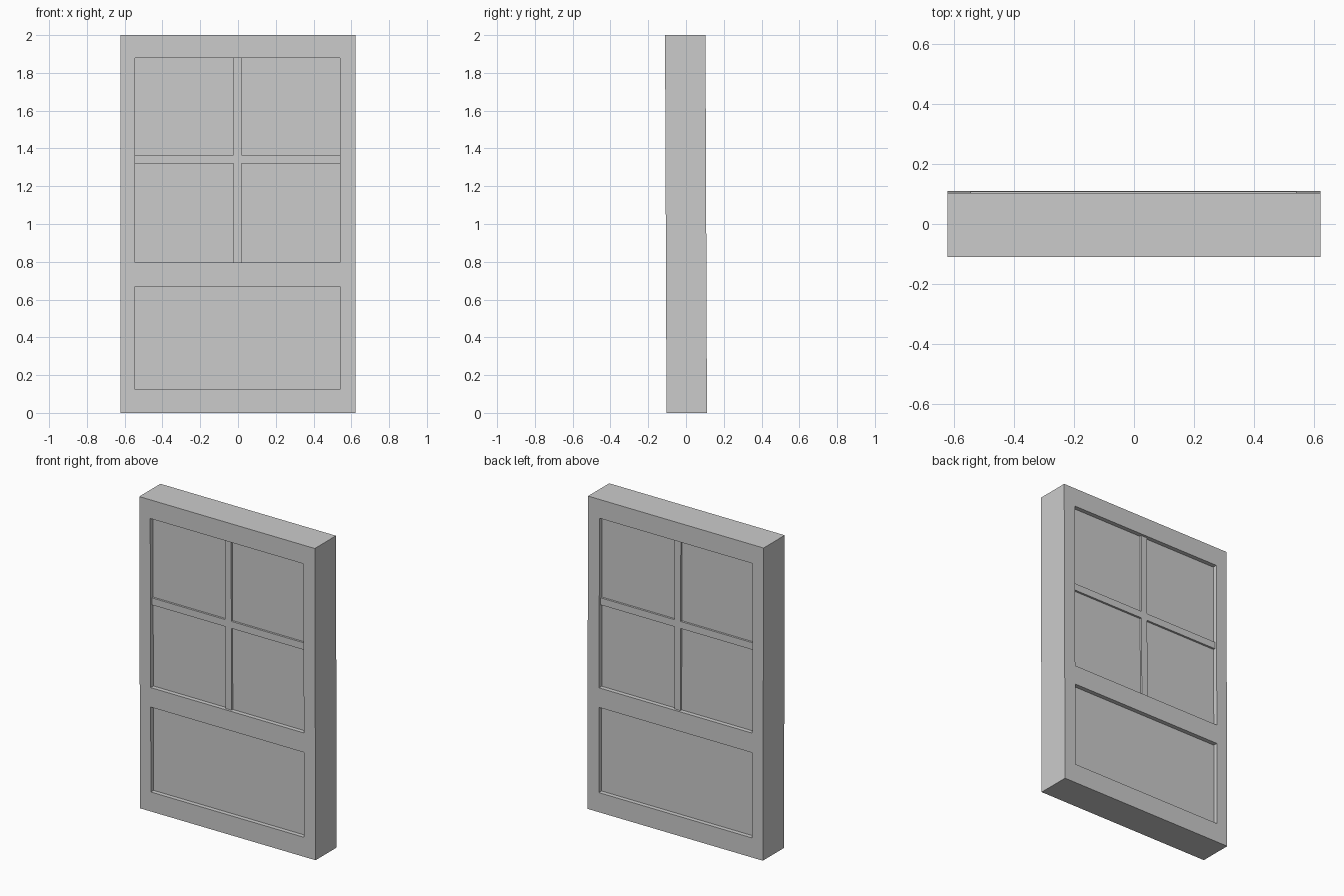
import bpy
import bmesh

cube = bpy.data.objects.get("Cube")
if cube:
    bpy.data.objects.remove(cube, do_unlink=True)

# Single grey finish
GREY = (0.6, 0.6, 0.6, 1.0)
paint = bpy.data.materials.new("grey_paint")
paint.use_nodes = True
paint.diffuse_color = GREY
paint.node_tree.nodes["Principled BSDF"].inputs["Base Color"].default_value = GREY

# Half depths of the frame, glazing bars and recessed panels
FRAME, BAR, PANEL = 0.107, 0.092, 0.079
LEAN = 0.004    # slight lean of the whole door towards the front
TUCK = 0.01     # how far the infill is housed in the frame


def finish(name, bm):
    """Lean the mesh, then turn it into a painted object."""
    for v in bm.verts:
        v.co.y += LEAN * (1 - v.co.z)
    bmesh.ops.recalc_face_normals(bm, faces=bm.faces)
    mesh = bpy.data.meshes.new(name)
    bm.to_mesh(mesh)
    bm.free()
    mesh.materials.append(paint)
    obj = bpy.data.objects.new(name, mesh)
    bpy.context.collection.objects.link(obj)
    return obj


def box(name, x0, x1, z0, z1, half):
    bm = bmesh.new()
    bmesh.ops.create_cube(bm, size=1)
    bmesh.ops.scale(bm, vec=(x1 - x0, 2 * half, z1 - z0), verts=bm.verts)
    bmesh.ops.translate(bm, vec=((x0 + x1) / 2, 0, (z0 + z1) / 2), verts=bm.verts)
    return finish(name, bm)


# Frame: flat lattice with two openings, extruded to full depth
xs = [-0.622, -0.545, 0.541, 0.622]
zs = [0, 0.125, 0.67, 0.795, 1.88, 2]
bm = bmesh.new()
grid = [[bm.verts.new((x, -FRAME, z)) for z in zs] for x in xs]
for i in range(len(xs) - 1):
    for j in range(len(zs) - 1):
        if i == 1 and j in (1, 3):
            continue
        bm.faces.new((grid[i][j], grid[i + 1][j], grid[i + 1][j + 1], grid[i][j + 1]))
extruded = bmesh.ops.extrude_face_region(bm, geom=bm.faces[:], use_keep_orig=True)
bmesh.ops.translate(
    bm, vec=(0, 2 * FRAME, 0),
    verts=[g for g in extruded["geom"] if isinstance(g, bmesh.types.BMVert)])
finish("door_frame", bm)

# Recessed panels, showing on both faces
for name, j in (("lower_panel", 1), ("upper_panel", 3)):
    box(name, xs[1] - TUCK, xs[2] + TUCK, zs[j] - TUCK, zs[j + 1] + TUCK, PANEL)

# Crossing glazing bars, set slightly back from the frame
box("vertical_bar", -0.025, 0.018, zs[3] - TUCK, zs[4] + TUCK, BAR)
box("horizontal_bar", xs[1] - TUCK, xs[2] + TUCK, 1.32, 1.365, BAR)
